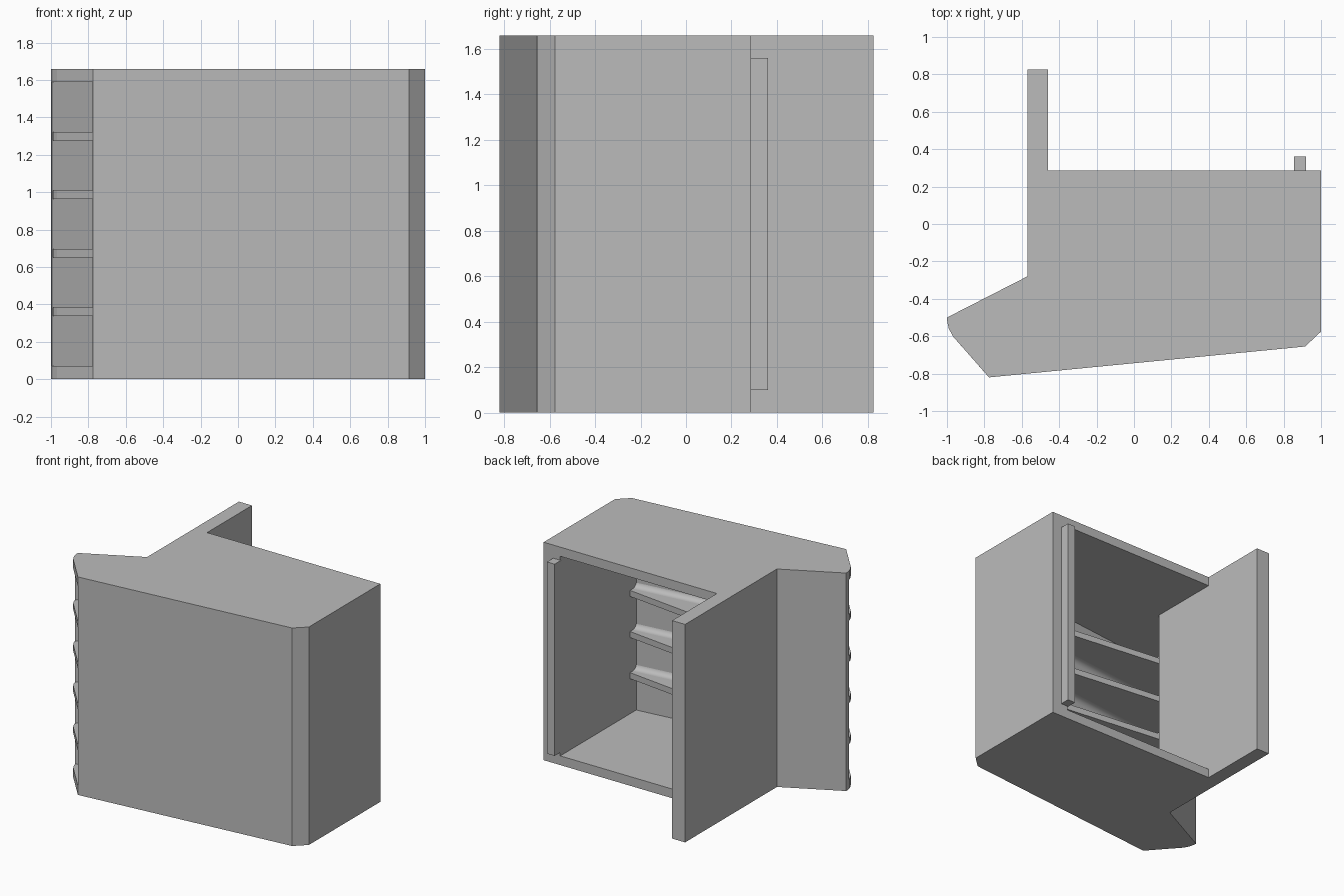
import bpy, bmesh, math

cube = bpy.data.objects.get("Cube")
if cube:
    bpy.data.objects.remove(cube, do_unlink=True)

HEIGHT = 1.66
WALL = 0.07

grey = bpy.data.materials.new("plain grey")
grey.use_nodes = True
grey.diffuse_color = (0.5, 0.5, 0.5, 1)
grey.node_tree.nodes["Principled BSDF"].inputs["Base Color"].default_value = (0.5, 0.5, 0.5, 1)


def make(name, bm):
    bmesh.ops.recalc_face_normals(bm, faces=bm.faces)
    mesh = bpy.data.meshes.new(name)
    bm.to_mesh(mesh)
    bm.free()
    mesh.materials.append(grey)
    obj = bpy.data.objects.new(name, mesh)
    bpy.context.collection.objects.link(obj)
    return obj


def loft(name, start, end):
    """Closed solid between two matching rings of points."""
    bm = bmesh.new()
    a = [bm.verts.new(p) for p in start]
    b = [bm.verts.new(p) for p in end]
    bm.faces.new(a)
    bm.faces.new(b)
    for i in range(len(a)):
        j = (i + 1) % len(a)
        bm.faces.new((a[i], a[j], b[j], b[i]))
    return make(name, bm)


def prism(name, outline, z0, z1):
    return loft(name, [(x, y, z0) for x, y in outline], [(x, y, z1) for x, y in outline])


# Housing with its rounded nose and rear side plate
nose = [(-1, -0.5), (-0.998, -0.525), (-0.99, -0.56), (-0.967, -0.602)]
outline = [(1, 0.285), (-0.46, 0.285), (-0.46, 0.825), (-0.57, 0.825), (-0.57, -0.28)]
outline += nose + [(-0.775, -0.82), (0.915, -0.655), (1, -0.575)]
housing = prism("housing", outline, 0, HEIGHT)

# Cavity, open at the back and through the angled vent face
cavity = prism("cavity_cutter", [(0.86, 0.5), (-0.46, 0.5), (-0.46, -0.27), (-1.05, -0.571),
                                 (-1.1, -0.7), (-0.85, -0.95), (-0.775, -0.813), (0.86, -0.63)],
               WALL, HEIGHT - WALL)
cavity.hide_render = True
cut = housing.modifiers.new("hollow", "BOOLEAN")
cut.operation = "DIFFERENCE"
cut.solver = "EXACT"
cut.object = cavity
bpy.context.view_layer.objects.active = housing
bpy.ops.object.modifier_apply(modifier=cut.name)
bpy.data.objects.remove(cavity, do_unlink=True)

# Four vanes dividing the vent into five slots, each flared where it meets the front wall
HALF = 0.023
FLARE = 0.045
vane_plan = [(0.87, -0.556), (-0.64, -0.375), (-0.66, -0.36), (-0.98, -0.52)]
vane_plan += nose[2:] + [(-0.777, -0.818), (0.87, -0.64)]

arc = []
for i in range(9):
    t = math.pi / 2 * i / 8
    arc.append((FLARE * (1 - math.cos(t)), HALF + FLARE * (1 - math.sin(t))))
flare_section = arc + [(d, -h) for d, h in reversed(arc)]

pitch = (HEIGHT - 2 * WALL + 2 * HALF) / 5
for n in range(1, 5):
    z = WALL - HALF + n * pitch
    prism(f"vane_{n}", vane_plan, z - HALF, z + HALF)
    flare = loft(f"vane_flare_{n}",
                 [(0.865, -0.632 + d, z + h) for d, h in flare_section],
                 [(-0.775, -0.814 + d, z + h) for d, h in flare_section])
    bpy.ops.object.select_all(action="DESELECT")
    flare.select_set(True)
    bpy.context.view_layer.objects.active = flare
    bpy.ops.object.shade_smooth_by_angle(angle=math.radians(30))

# Upright locating strip on the back edge
prism("rear_strip", [(0.855, 0.28), (0.92, 0.28), (0.92, 0.36), (0.855, 0.36)], 0.1, 1.56)
